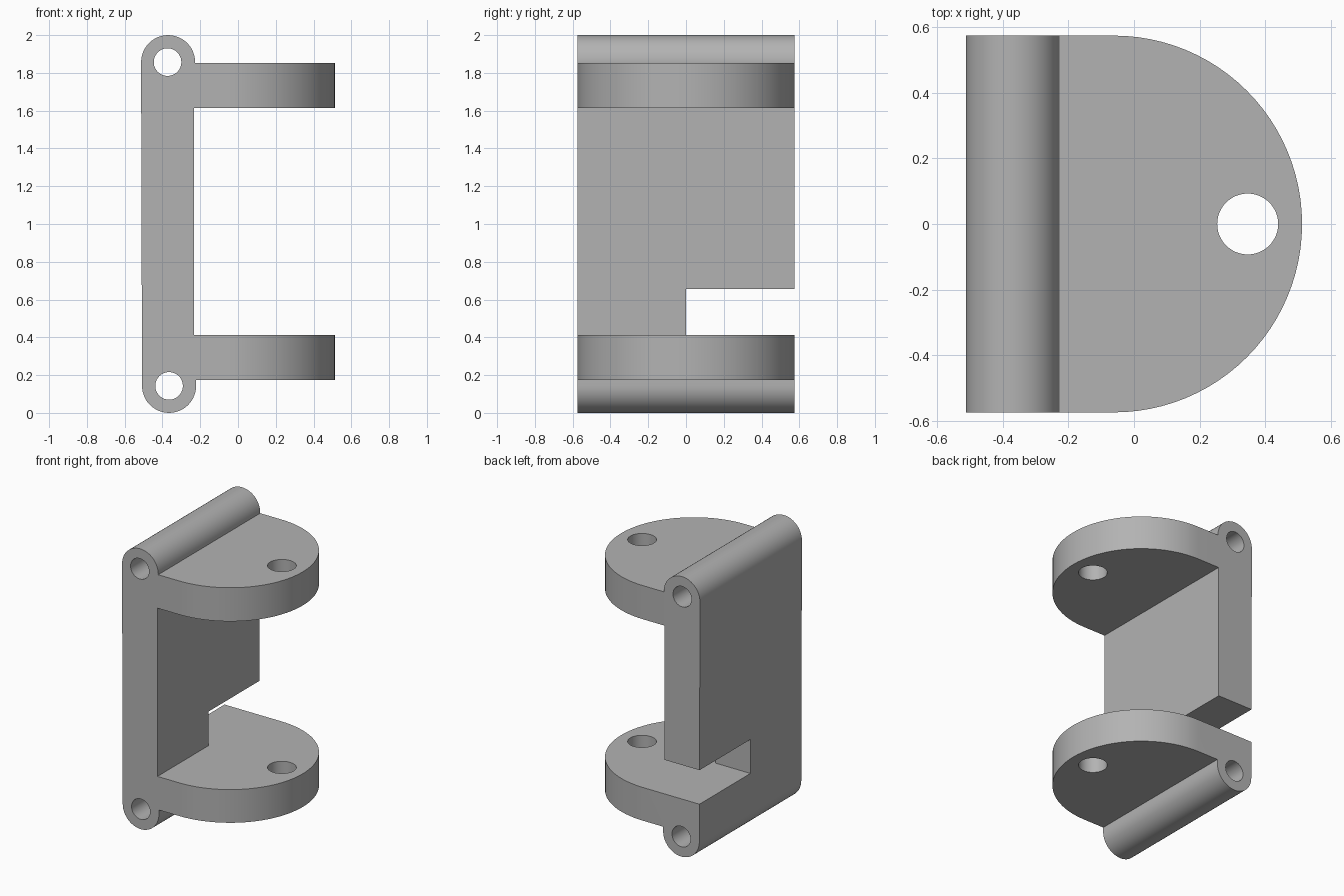
import bpy, bmesh, math
from mathutils import Vector

if "Cube" in bpy.data.objects:
    bpy.data.objects.remove(bpy.data.objects["Cube"], do_unlink=True)

HALF = 0.575            # half depth of the bracket
TOP = (-0.37, 1.857)    # upper knuckle centre (x, z)
LOW = (-0.365, 0.143)   # lower knuckle centre (x, z)
KNUCKLE, PIN, BOLT = 0.143, 0.073, 0.093

grey = bpy.data.materials.new("plain grey")
grey.use_nodes = True
grey.diffuse_color = (0.45, 0.45, 0.45, 1)
grey.node_tree.nodes["Principled BSDF"].inputs["Base Color"].default_value = grey.diffuse_color


def arc(centre, radius, start, end, steps):
    angles = [math.radians(start + (end - start) * i / steps) for i in range(steps + 1)]
    return [(centre[0] + radius * math.cos(a), centre[1] + radius * math.sin(a)) for a in angles]


def circle(centre, radius):
    return arc(centre, radius, 0, 360, 48)[:-1]


def prism(name, outline, low, high, along_y=False):
    """Extrude a flat outline along z, or an x-z outline along y."""
    place = (lambda u, v: (u, low, v)) if along_y else (lambda u, v: (u, v, low))
    step = Vector((0, high - low, 0) if along_y else (0, 0, high - low))
    bm = bmesh.new()
    face = bm.faces.new([bm.verts.new(place(u, v)) for u, v in outline])
    made = bmesh.ops.extrude_face_region(bm, geom=[face])["geom"]
    bmesh.ops.translate(bm, vec=step, verts=[g for g in made if isinstance(g, bmesh.types.BMVert)])
    bmesh.ops.recalc_face_normals(bm, faces=bm.faces)
    mesh = bpy.data.meshes.new(name)
    bm.to_mesh(mesh)
    bm.free()
    mesh.materials.append(grey)
    obj = bpy.data.objects.new(name, mesh)
    bpy.context.collection.objects.link(obj)
    return obj


def combine(target, tool, operation):
    mod = target.modifiers.new(tool.name, "BOOLEAN")
    mod.object, mod.operation, mod.solver = tool, operation, "EXACT"
    bpy.context.view_layer.objects.active = target
    bpy.ops.object.modifier_apply(modifier=mod.name)
    bpy.data.objects.remove(tool, do_unlink=True)


# Back plate with a rounded knuckle at each end
outline = arc(TOP, KNUCKLE, 0, 180, 24) + arc(LOW, KNUCKLE, 180, 360, 24)
outline += [(-0.222, 0.2), (-0.233, 0.2), (-0.233, 1.8)]
bracket = prism("hinge_bracket", outline, -HALF, HALF, True)

# Rounded flanges
for low, high in ((0.175, 0.412), (1.613, 1.853)):
    shape = arc((-0.062, 0), HALF, -90, 90, 48) + [(-0.3, HALF), (-0.3, -HALF)]
    combine(bracket, prism("flange", shape, low, high), "UNION")

# Pin holes, bolt hole and the rear notch
for centre in (TOP, LOW):
    x = centre[0] - 0.003 if centre is TOP else centre[0]
    combine(bracket, prism("pin_hole", circle((x, centre[1]), PIN), -1, 1, True), "DIFFERENCE")
combine(bracket, prism("bolt_hole", circle((0.347, 0), BOLT), -0.5, 2.5), "DIFFERENCE")
notch = [(-0.7, 0), (-0.1, 0), (-0.1, 0.8), (-0.7, 0.8)]
combine(bracket, prism("notch", notch, 0.412, 0.655), "DIFFERENCE")

bpy.ops.object.select_all(action="DESELECT")
bracket.select_set(True)
bpy.context.view_layer.objects.active = bracket
bpy.ops.object.shade_smooth_by_angle(angle=math.radians(30))
